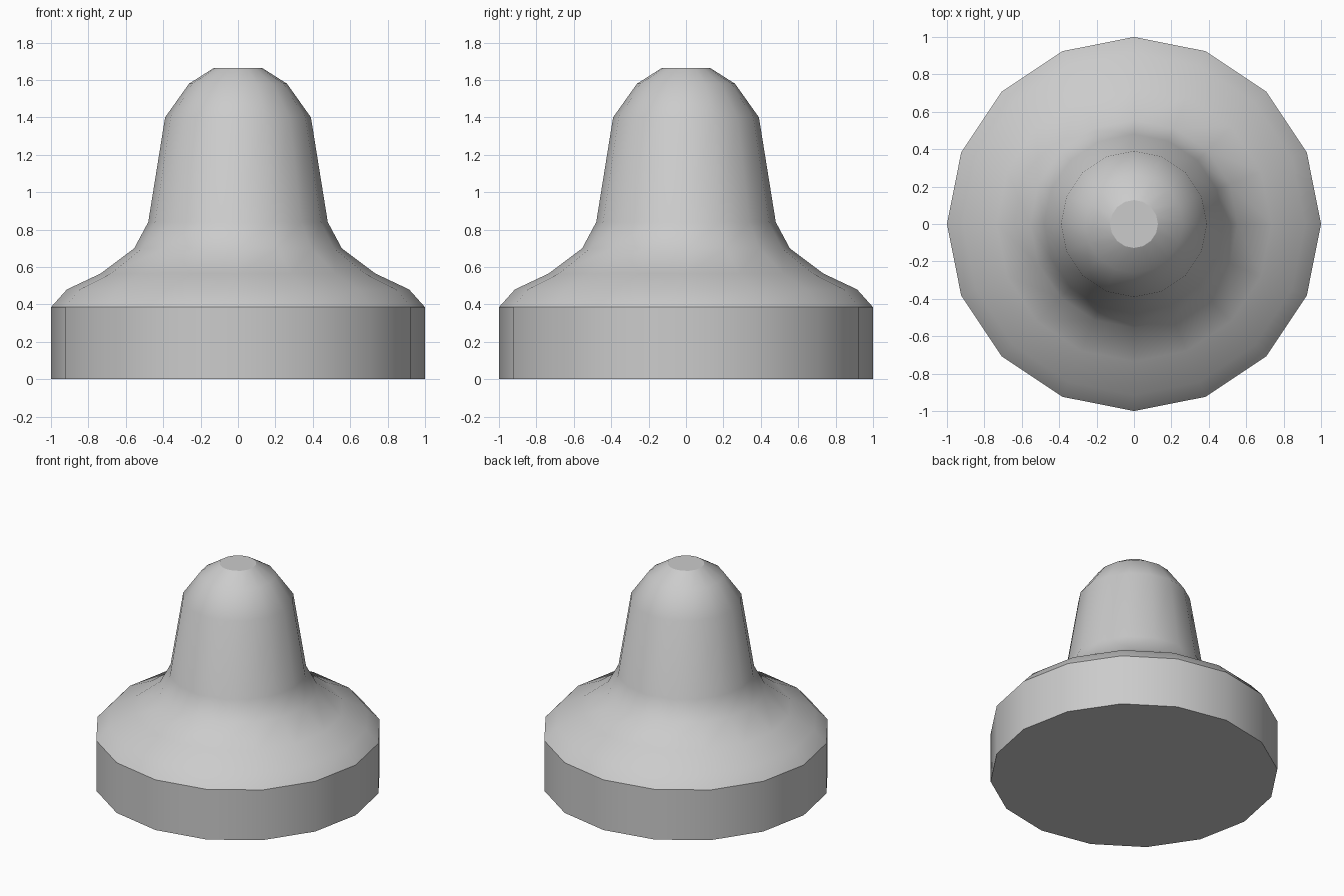
import bpy, bmesh, math

cube = bpy.data.objects.get("Cube")
if cube:
    bpy.data.objects.remove(cube, do_unlink=True)

SIDES = 16

# Single plain grey
grey = bpy.data.materials.new("plain grey")
grey.use_nodes = True
colour = (0.6, 0.6, 0.6, 1)
grey.diffuse_color = colour
grey.node_tree.nodes["Principled BSDF"].inputs["Base Color"].default_value = colour

# Outline from the base rim to the blunt tip: radius, height
profile = [(1, 0), (1, 0.385), (0.915, 0.48), (0.735, 0.565), (0.555, 0.70),
           (0.48, 0.84), (0.39, 1.40), (0.262, 1.58), (0.128, 1.665)]

# Turned body: one ring per outline point, bridged and capped
bm = bmesh.new()
rings = [[bm.verts.new((r * math.cos(math.tau * i / SIDES),
                        r * math.sin(math.tau * i / SIDES), z))
          for i in range(SIDES)] for r, z in profile]
for low, high in zip(rings, rings[1:]):
    for i in range(SIDES):
        j = (i + 1) % SIDES
        bm.faces.new((low[i], low[j], high[j], high[i]))
bm.faces.new(rings[-1])
bm.faces.new(rings[0][::-1])

mesh = bpy.data.meshes.new("bell_body")
bm.to_mesh(mesh)
bm.free()
body = bpy.data.objects.new("bell_body", mesh)
bpy.context.collection.objects.link(body)
mesh.materials.append(grey)

# Smooth sides, with crisp rim, tip and underside
bpy.ops.object.select_all(action='DESELECT')
body.select_set(True)
bpy.context.view_layer.objects.active = body
bpy.ops.object.shade_smooth_by_angle(angle=math.radians(30))
